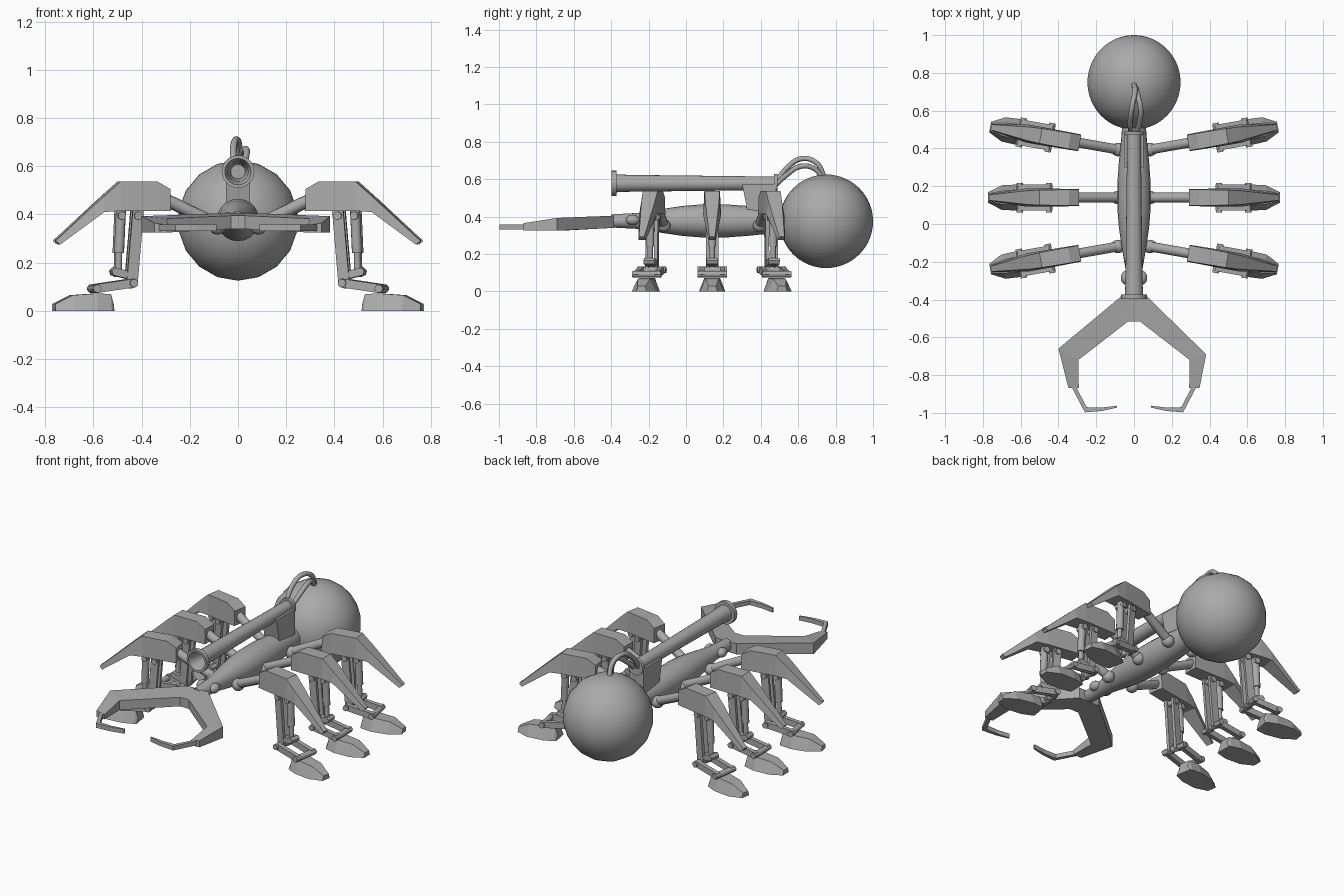
import bpy, bmesh, math
from mathutils import Vector, Matrix

if "Cube" in bpy.data.objects:
    bpy.data.objects.remove(bpy.data.objects["Cube"])

grey = bpy.data.materials.new("plain grey")
grey.use_nodes = True
GREY = (0.4, 0.4, 0.4, 1)
grey.diffuse_color = GREY
grey.node_tree.nodes["Principled BSDF"].inputs["Base Color"].default_value = GREY


def finish(name, bm, smooth=False, matrix=None):
    if matrix is not None:
        bm.transform(matrix)
    bmesh.ops.recalc_face_normals(bm, faces=bm.faces)
    mesh = bpy.data.meshes.new(name)
    bm.to_mesh(mesh)
    bm.free()
    mesh.materials.append(grey)
    obj = bpy.data.objects.new(name, mesh)
    bpy.context.collection.objects.link(obj)
    if smooth:
        bpy.ops.object.select_all(action="DESELECT")
        bpy.context.view_layer.objects.active = obj
        obj.select_set(True)
        bpy.ops.object.shade_smooth_by_angle(angle=math.radians(40))
    return obj


def loft(name, sections, matrix=None, smooth=False):
    """Skin a row of equal-sized cross-sections and cap both ends."""
    bm = bmesh.new()
    rings = [[bm.verts.new(p) for p in s] for s in sections]
    n = len(rings[0])
    for a, b in zip(rings, rings[1:]):
        for i in range(n):
            j = (i + 1) % n
            bm.faces.new((a[i], a[j], b[j], b[i]))
    bm.faces.new(rings[0])
    bm.faces.new(rings[-1])
    return finish(name, bm, smooth, matrix)


def lathe(name, profile, z, sides=20):
    """Turn (y, radius) points about a lengthwise axis at height z."""
    turn = [2 * math.pi * i / sides for i in range(sides)]
    return loft(name, [[(r * math.cos(a), y, z + r * math.sin(a)) for a in turn]
                       for y, r in profile], smooth=True)


def rod(name, a, b, r, matrix=None, r2=None, sides=12):
    a, b = Vector(a), Vector(b)
    bm = bmesh.new()
    bmesh.ops.create_cone(bm, cap_ends=True, segments=sides, radius1=r,
                          radius2=r if r2 is None else r2, depth=(b - a).length)
    place = Matrix.Translation((a + b) / 2) @ (b - a).to_track_quat("Z", "Y").to_matrix().to_4x4()
    bm.transform(place)
    return finish(name, bm, True, matrix)


def ball(name, centre, r, matrix=None, scale=(1, 1, 1), u=16, v=10):
    bm = bmesh.new()
    bmesh.ops.create_uvsphere(bm, u_segments=u, v_segments=v, radius=r)
    bm.transform(Matrix.Translation(centre) @ Matrix.Diagonal((*scale, 1))
                 @ Matrix.Rotation(math.pi / 2, 4, "X"))
    return finish(name, bm, True, matrix)


def bar(name, a, b, y, width, depth, matrix):
    """Flat link between two (x, z) points at sideways offset y."""
    a, b = Vector(a), Vector(b)
    d = (b - a).normalized() * depth / 2
    n = Vector((-d.y, d.x))
    outline = [a + n - d * 0.4, a - d, a - n - d * 0.4, b - n + d * 0.4, b + d, b + n + d * 0.4]
    return loft(name, [[(p.x, y + k * width / 2, p.y) for p in outline] for k in (-1, 1)], matrix)


def box_section(x, half_lo, half_hi, lo, hi):
    return [(x, -half_lo, lo), (x, half_lo, lo), (x, half_hi, hi), (x, -half_hi, hi)]


# Abdomen, thorax and eyes
ball("abdomen", (0, 0.75, 0.375), 0.25, u=18, v=32)
lathe("body", [(-0.4, 0.035), (-0.25, 0.043), (-0.14, 0.062), (-0.02, 0.08), (0.08, 0.088),
               (0.22, 0.088), (0.33, 0.08), (0.45, 0.068), (0.56, 0.06)], 0.377)
for s, side in ((1, "left"), (-1, "right")):
    ball(f"{side}_eye", (s * 0.042, -0.285, 0.382), 0.028, scale=(1, 1.3, 1))

# Cannon with hollow muzzle, its mount and two hoses
lathe("cannon", [(-0.2, 0.03), (-0.36, 0.042), (-0.398, 0.055), (-0.398, 0.068), (-0.372, 0.068),
                 (-0.372, 0.048), (-0.3, 0.045), (0.47, 0.036), (0.47, 0.05), (0.49, 0.05),
                 (0.49, 0.01)], 0.578)
mount = [(0.3, 0.575), (0.48, 0.575), (0.48, 0.42), (0.33, 0.42)]
loft("cannon_mount", [[(x, y, z) for y, z in mount] for x in (-0.05, 0.05)])
hoses = {"upper_hose": [(-0.015, 0.48, 0.58), (-0.02, 0.54, 0.66), (-0.01, 0.62, 0.71),
                        (0.005, 0.7, 0.685), (0, 0.74, 0.61)],
         "lower_hose": [(0.015, 0.48, 0.57), (0.03, 0.54, 0.625), (0.035, 0.61, 0.668),
                        (0.02, 0.68, 0.66), (0.005, 0.73, 0.61)]}
for name, path in hoses.items():
    curve = bpy.data.curves.new(name, "CURVE")
    curve.dimensions = "3D"
    curve.bevel_depth = 0.014
    curve.bevel_resolution = 2
    curve.resolution_u = 6
    curve.materials.append(grey)
    spline = curve.splines.new("BEZIER")
    spline.bezier_points.add(len(path) - 1)
    for point, co in zip(spline.bezier_points, path):
        point.co = co
        point.handle_left_type = point.handle_right_type = "AUTO"
    bpy.context.collection.objects.link(bpy.data.objects.new(name, curve))

# Mandibles: outer edge, inner edge, bottom and top of each section
for s, side, elbow in ((1, "left", (0.382, -0.69)), (-1, "right", (0.4, -0.66))):
    jaw = [((0, -0.385), (0, -0.515), 0.34, 0.405),
           ((0.07, -0.385), (0.03, -0.515), 0.34, 0.405),
           (elbow, (0.295, -0.72), 0.325, 0.393),
           ((0.347, -0.868), (0.292, -0.868), 0.325, 0.365)]
    loft(f"{side}_mandible", [[(s * o[0], o[1], lo), (s * o[0], o[1], hi),
                               (s * i[0], i[1], hi - 0.01), (s * i[0], i[1], lo)]
                              for o, i, lo, hi in jaw])
    pincer = [((0.332, -0.86), (0.308, -0.86)), ((0.26, -0.997), (0.25, -0.97)),
              ((0.17, -0.99), (0.17, -0.972)), ((0.09, -0.972), (0.09, -0.962))]
    loft(f"{side}_pincer", [[(s * o[0], o[1], 0.332), (s * o[0], o[1], 0.358),
                             (s * i[0], i[1], 0.358), (s * i[0], i[1], 0.332)]
                            for o, i in pincer])

# Six legs, each built along +x from its hip then swung and mirrored
for s, side in ((1, "left"), (-1, "right")):
    for row, hip_y, swing in (("front", -0.12, -10), ("middle", 0.14, 0), ("rear", 0.395, 10)):
        m = (Matrix.Diagonal((s, 1, 1, 1)) @ Matrix.Translation((0.09, hip_y, 0))
             @ Matrix.Rotation(math.radians(swing), 4, "Z") @ Matrix.Translation((-0.09, 0, 0)))
        leg = f"{side}_{row}"
        ball(f"{leg}_hip", (0.085, 0, 0.352), 0.036, m)
        rod(f"{leg}_strut", (0.08, 0, 0.355), (0.32, 0, 0.47), 0.026, m)
        loft(f"{leg}_thigh", [box_section(0.29, 0.045, 0.042, 0.415, 0.505),
                              box_section(0.345, 0.046, 0.042, 0.415, 0.537),
                              box_section(0.5, 0.048, 0.04, 0.415, 0.537),
                              box_section(0.57, 0.048, 0.036, 0.41, 0.475),
                              box_section(0.752, 0.02, 0.016, 0.275, 0.307),
                              box_section(0.768, 0.016, 0.014, 0.288, 0.294)], m)
        # Shin plates, piston and paired foot links
        knee, ankle = (0.45, 0.115), (0.605, 0.092)
        for y in (-0.024, 0.024):
            bar(f"{leg}_shin", (0.425, 0.405), knee, y, 0.018, 0.046, m)
            bar(f"{leg}_foot_link", knee, ankle, y * 2.3, 0.026, 0.036, m)
        rod(f"{leg}_piston_sleeve", (0.492, 0, 0.42), (0.5, 0, 0.24), 0.021, m)
        rod(f"{leg}_piston_rod", (0.5, 0, 0.26), (0.503, 0, 0.14), 0.014, m)
        bar(f"{leg}_piston_clevis", (0.47, 0.15), (0.52, 0.162), 0, 0.06, 0.032, m)
        for label, (x, z), half in (("knee_pin", knee, 0.078), ("ankle_pin", ankle, 0.078),
                                    ("piston_pin", (0.492, 0.395), 0.03),
                                    ("shin_pin", (0.425, 0.395), 0.042)):
            rod(f"{leg}_{label}", (x, -half, z), (x, half, z), 0.017, m)
        # Foot block tapering toward the toe
        loft(f"{leg}_foot", [box_section(0.528, 0.05, 0.03, 0, 0.03),
                             box_section(0.54, 0.055, 0.034, 0, 0.07),
                             box_section(0.6, 0.07, 0.042, 0, 0.072),
                             box_section(0.7, 0.065, 0.034, 0, 0.065),
                             box_section(0.772, 0.028, 0.02, 0, 0.028)], m)
